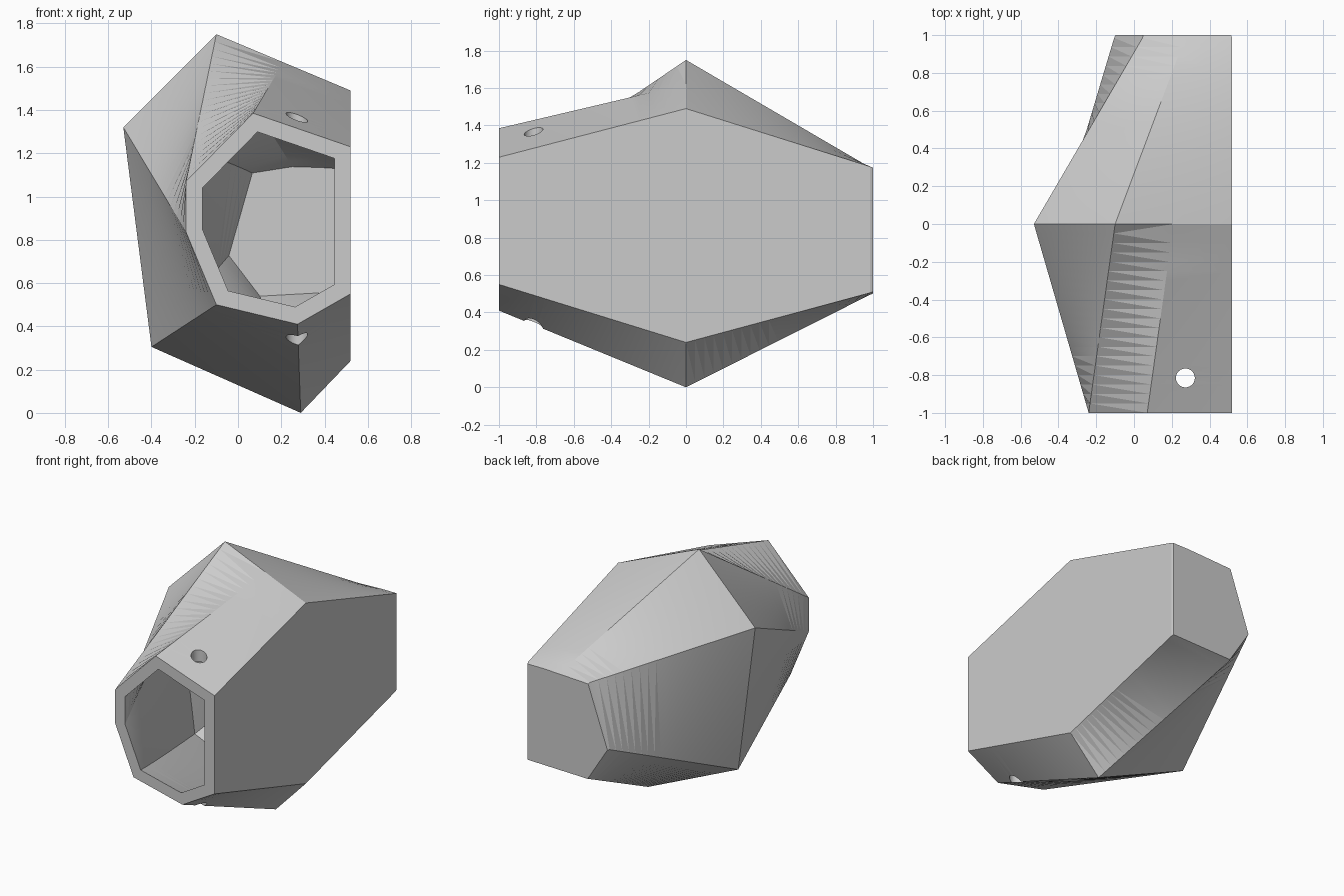
import bpy, bmesh, math
from mathutils import Vector

if "Cube" in bpy.data.objects:
    bpy.data.objects.remove(bpy.data.objects["Cube"])

WALL = 0.075
STEPS = 20

# Matching cross-sections (x, z), clockwise from the upper left
FRONT = [(-.24, 1.07), (.07, 1.385), (.52, 1.23), (.52, .55), (.275, .41), (-.10, .50), (-.24, .835)]
MIDDLE = [(-.10, 1.75), (.21, 1.62), (.52, 1.49), (.52, .24), (.29, 0), (-.40, .305), (-.53, 1.32)]
BACK = [(.27, 1.175), (.395, 1.18), (.52, 1.18), (.52, .505), (.05, .495), (-.105, .74), (.045, 1.165)]


def section(y):
    """Cross-section at depth y, blended between the key profiles."""
    end, t = (FRONT, -y) if y < 0 else (BACK, min(1, y / .985))
    return [Vector(a).lerp(Vector(b), t) for a, b in zip(MIDDLE, end)]


def inset(pts, d):
    """Offset a clockwise outline inward by d with mitred corners."""
    out = []
    n = len(pts)
    for i, p in enumerate(pts):
        a = (p - pts[i - 1]).normalized()
        b = (pts[(i + 1) % n] - p).normalized()
        na, nb = Vector((a.y, -a.x)), Vector((b.y, -b.x))
        out.append(p + (na + nb) * d / (1 + na.dot(nb)))
    return out


def depths(back):
    return [-1 + i / STEPS for i in range(STEPS)] + [back * i / STEPS for i in range(STEPS + 1)]


# Rings run from the inner back wall, out over the rim, to the outer back cap
rings = [(y, inset(section(y), WALL)) for y in reversed(depths(.92))]
rings += [(y, section(y)) for y in depths(.985)]
rings.append((1, inset(section(1), .006)))

bm = bmesh.new()
loops = [[bm.verts.new((p.x, y, p.y)) for p in pts] for y, pts in rings]
for lo, hi in zip(loops, loops[1:]):
    for i in range(7):
        j = (i + 1) % 7
        bm.faces.new((lo[i], lo[j], hi[j], hi[i]))
bm.faces.new(loops[0])
bm.faces.new(loops[-1])
bmesh.ops.triangulate(bm, faces=bm.faces[:])
bmesh.ops.recalc_face_normals(bm, faces=bm.faces[:])
mesh = bpy.data.meshes.new("faceted_shell")
bm.to_mesh(mesh)
bm.free()
shell = bpy.data.objects.new("faceted_shell", mesh)
bpy.context.collection.objects.link(shell)

# Vertical pin hole through the top and bottom walls
bpy.ops.mesh.primitive_cylinder_add(vertices=40, radius=.05, depth=3, location=(.272, -.815, .9))
cutter = bpy.context.object
cutter.name = "pin_hole_cutter"
cutter.hide_render = True
cut = shell.modifiers.new("pin_hole", 'BOOLEAN')
cut.operation = 'DIFFERENCE'
cut.solver = 'EXACT'
cut.object = cutter

bpy.ops.object.select_all(action='DESELECT')
shell.select_set(True)
bpy.context.view_layer.objects.active = shell
bpy.ops.object.modifier_apply(modifier=cut.name)
bpy.data.objects.remove(cutter)
bpy.ops.object.shade_smooth_by_angle(angle=math.radians(15))
